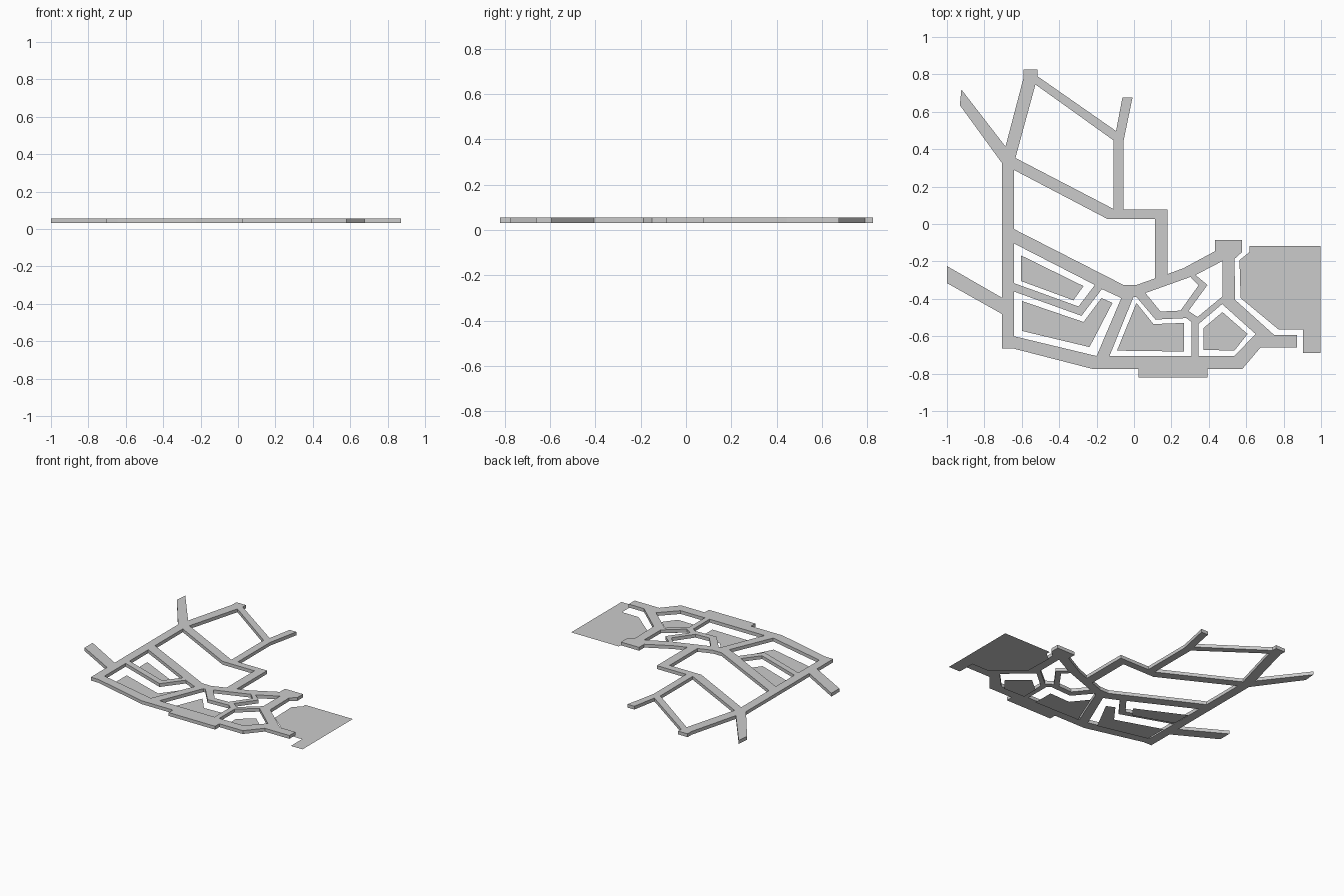
import bpy, bmesh, math

if "Cube" in bpy.data.objects:
    bpy.data.objects.remove(bpy.data.objects["Cube"])

mat = bpy.data.materials.new("plain grey")
mat.diffuse_color = (0.6, 0.6, 0.6, 1)
mat.use_nodes = True
mat.node_tree.nodes["Principled BSDF"].inputs["Base Color"].default_value = mat.diffuse_color

Z_LOW, Z_HIGH = 0.031, 0.055


def slab(name, loops, z0, z1):
    """Extruded 2D profile: first loop is the outline, nested loops are holes."""
    cu = bpy.data.curves.new(name, 'CURVE')
    cu.dimensions = '2D'
    cu.fill_mode = 'BOTH'
    cu.extrude = (z1 - z0) / 2
    for pts in loops:
        sp = cu.splines.new('POLY')
        sp.points.add(len(pts) - 1)
        for p, (x, y) in zip(sp.points, pts):
            p.co = (x, y, 0, 1)
        sp.use_cyclic_u = True
    tmp = bpy.data.objects.new(name + "_profile", cu)
    bpy.context.collection.objects.link(tmp)
    deps = bpy.context.evaluated_depsgraph_get()
    me = bpy.data.meshes.new_from_object(tmp.evaluated_get(deps))
    bpy.data.objects.remove(tmp)
    bm = bmesh.new()
    bm.from_mesh(me)
    bmesh.ops.remove_doubles(bm, verts=bm.verts, dist=1e-5)
    bmesh.ops.translate(bm, verts=bm.verts, vec=(0, 0, (z0 + z1) / 2))
    bmesh.ops.recalc_face_normals(bm, faces=bm.faces)
    for f in bm.faces:
        f.smooth = False
    bm.to_mesh(me)
    bm.free()
    me.materials.clear()
    me.materials.append(mat)
    ob = bpy.data.objects.new(name, me)
    bpy.context.collection.objects.link(ob)


def plate(name, pts):
    """Flat sheet on the ground, facing up."""
    bm = bmesh.new()
    f = bm.faces.new([bm.verts.new((x, y, 0)) for x, y in pts])
    f.normal_update()
    if f.normal.z < 0:
        f.normal_flip()
    bmesh.ops.triangulate(bm, faces=bm.faces[:])
    me = bpy.data.meshes.new(name)
    bm.to_mesh(me)
    bm.free()
    me.materials.append(mat)
    bpy.context.collection.objects.link(bpy.data.objects.new(name, me))


# Path network: outer outline
outline = [
    (-.706, -.666), (-.706, -.481), (-1, -.316), (-1, -.225), (-.706, -.394),
    (-.706, .326), (-.931, .635), (-.923, .719), (-.687, .414), (-.591, .78),
    (-.591, .826), (-.516, .826), (-.516, .79), (-.096, .497), (-.062, .676),
    (-.008, .676), (-.056, .444), (-.056, .078), (.178, .078), (.178, -.268),
    (.265, -.236), (.434, -.145), (.434, -.086), (.578, -.086), (.578, -.15),
    (.537, -.187), (.541, -.406), (.75, -.594), (.872, -.594), (.872, -.661),
    (.676, -.661), (.58, -.774), (.393, -.774), (.393, -.822), (.024, -.822),
    (.024, -.774), (-.225, -.774), (-.644, -.666)]

# Path network: openings between the paths
openings = [
    [(-.527, .746), (-.109, .447), (-.109, .08), (-.634, .353)],
    [(-.642, .289), (-.142, .027), (.112, .027), (.112, -.291), (.013, -.326),
     (-.056, -.326), (-.642, -.027)],
    [(-.642, -.104), (-.209, -.326), (-.297, -.441), (-.642, -.316)],
    [(-.642, -.361), (-.281, -.491), (-.172, -.348), (-.068, -.396),
     (-.2, -.706), (-.642, -.6)],
    [(.013, -.39), (.115, -.511), (.28, -.503), (.307, -.524), (.307, -.706),
     (-.131, -.706), (-.003, -.39)],
    [(.061, -.369), (.302, -.283), (.345, -.328), (.249, -.463), (.142, -.468)],
    [(.329, -.273), (.473, -.198), (.473, -.387), (.34, -.497), (.291, -.465),
     (.393, -.326)],
    [(.471, -.428), (.65, -.588), (.537, -.706), (.345, -.706), (.345, -.535)]]

slab("path_network", [outline] + openings, Z_LOW, Z_HIGH)

# Ground plots lying below the paths
plots = {
    "plot_west_upper": [(-.604, -.168), (-.27, -.332), (-.324, -.408), (-.604, -.305)],
    "plot_west_lower": [(-.598, -.412), (-.27, -.524), (-.174, -.396), (-.115, -.422),
                        (-.238, -.658), (-.598, -.572)],
    "plot_centre": [(.013, -.422), (.104, -.535), (.267, -.529), (.267, -.682),
                    (-.091, -.677)],
    "plot_east_small": [(.473, -.471), (.607, -.588), (.537, -.677), (.372, -.673),
                        (.372, -.556)],
    "plot_east_large": [(.618, -.118), (.997, -.118), (.997, -.69), (.904, -.69),
                        (.904, -.564), (.773, -.564), (.57, -.396), (.564, -.193),
                        (.618, -.15)]}
for name, pts in plots.items():
    plate(name, pts)
